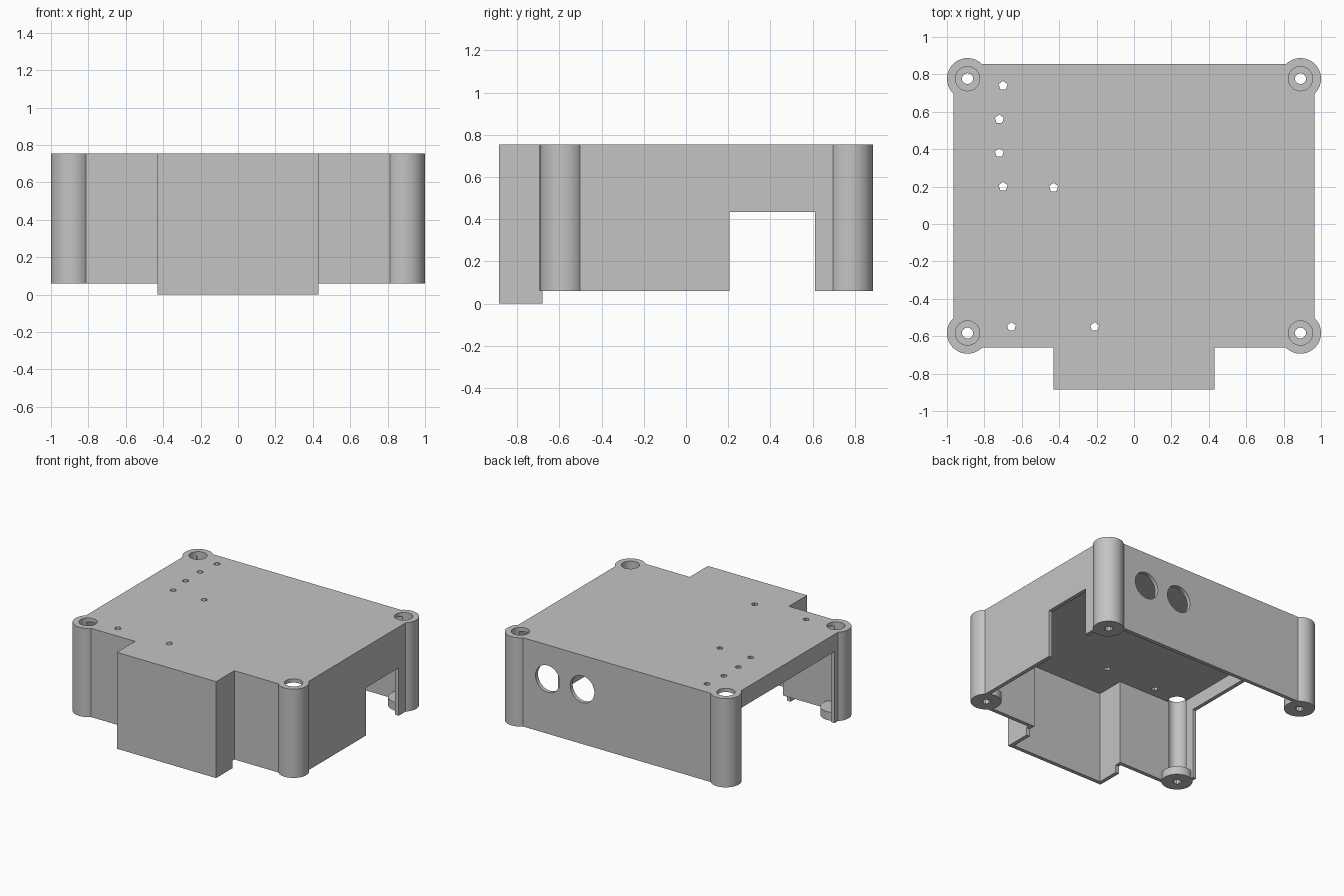
import bpy
import bmesh
import math
from mathutils import Matrix, Vector

old = bpy.data.objects.get("Cube")
if old:
    bpy.data.objects.remove(old, do_unlink=True)

grey = bpy.data.materials.new("plain grey")
grey.use_nodes = True
GREY = (0.55, 0.55, 0.55, 1)
grey.diffuse_color = GREY
grey.node_tree.nodes["Principled BSDF"].inputs["Base Color"].default_value = GREY


def finish(name, bm):
    mesh = bpy.data.meshes.new(name)
    bm.to_mesh(mesh)
    bm.free()
    mesh.materials.append(grey)
    obj = bpy.data.objects.new(name, mesh)
    bpy.context.collection.objects.link(obj)
    return obj


def box(name, x0, x1, y0, y1, z0, z1):
    bm = bmesh.new()
    bmesh.ops.create_cube(bm, size=1)
    bmesh.ops.scale(bm, vec=(x1 - x0, y1 - y0, z1 - z0), verts=bm.verts)
    middle = Vector((x0 + x1, y0 + y1, z0 + z1)) / 2
    bmesh.ops.translate(bm, vec=middle, verts=bm.verts)
    return finish(name, bm)


def cylinder(name, centre, radius, height, sides, along_y=False):
    bm = bmesh.new()
    turn = Matrix.Rotation(math.pi / 2, 4, "X") if along_y else Matrix()
    bmesh.ops.create_cone(bm, cap_ends=True, segments=sides, radius1=radius,
                          radius2=radius, depth=height,
                          matrix=Matrix.Translation(centre) @ turn)
    return finish(name, bm)


def combine(target, tool, operation):
    mod = target.modifiers.new(operation.lower(), "BOOLEAN")
    mod.operation = operation
    mod.solver = "EXACT"
    mod.object = tool
    with bpy.context.temp_override(object=target, active_object=target):
        bpy.ops.object.modifier_apply(modifier=mod.name)
    bpy.data.objects.remove(tool, do_unlink=True)


def add(tool):
    combine(case, tool, "UNION")


def cut(tool):
    combine(case, tool, "DIFFERENCE")


TOP, RIM, WALL, ROOF = 0.755, 0.06, 0.03, 0.03
SIDE, BACK, FRONT = 0.965, 0.855, -0.66
BAY, BAY_FRONT = 0.43, -0.885
CEILING = TOP - ROOF
POSTS = [(x, y) for x in (-0.89, 0.89) for y in (-0.583, 0.777)]

# Main case, front bay with its lower skirt, and corner posts
case = box("enclosure_case", -SIDE, SIDE, FRONT, BACK, RIM, TOP)
add(box("front_bay", -BAY, BAY, BAY_FRONT, -0.5, RIM, TOP))
add(box("bay_skirt", -BAY, BAY, BAY_FRONT, -0.68, 0, 0.5))
for x, y in POSTS:
    add(cylinder("corner_post", (x, y, (RIM + TOP) / 2), 0.11, TOP - RIM, 64))

# Open-bottomed interior
cut(box("main_cavity", -SIDE + WALL, SIDE - WALL, FRONT + WALL, BACK - WALL,
        -0.2, CEILING))
cut(box("bay_cavity", -BAY + WALL, BAY - WALL, BAY_FRONT + WALL, -0.5,
        -0.2, CEILING))

# Side wall openings
cut(box("right_opening", -1.2, -0.9, -0.46, 0.71, -0.2, 0.62))
cut(box("left_opening", 0.9, 1.2, 0.205, 0.61, -0.2, 0.435))

# Deep screw recesses, with a drilled foot at the bottom of each post
for x, y in POSTS:
    cut(cylinder("screw_recess", (x, y, 0.5), 0.065, 1.2, 32))
    add(cylinder("post_foot", (x, y, RIM + 0.0325), 0.11, 0.065, 64))
    cut(cylinder("screw_hole", (x, y, 0.1), 0.03, 0.4, 10))

# Round ports in the back wall
for x in (0.3, 0.6):
    cut(cylinder("back_port", (x, BACK, 0.49), 0.105, 0.2, 32, along_y=True))

# Small five-sided holes in the roof
for x, y in ((-0.7, 0.74), (-0.72, 0.56), (-0.72, 0.38), (-0.7, 0.2),
             (-0.43, 0.195), (-0.655, -0.55), (-0.21, -0.55)):
    cut(cylinder("roof_hole", (x, y, TOP), 0.025, 0.2, 5))

# Smooth round walls, sharp edges elsewhere
bpy.ops.object.select_all(action="DESELECT")
case.select_set(True)
bpy.context.view_layer.objects.active = case
bpy.ops.object.shade_smooth_by_angle(angle=math.radians(30))
